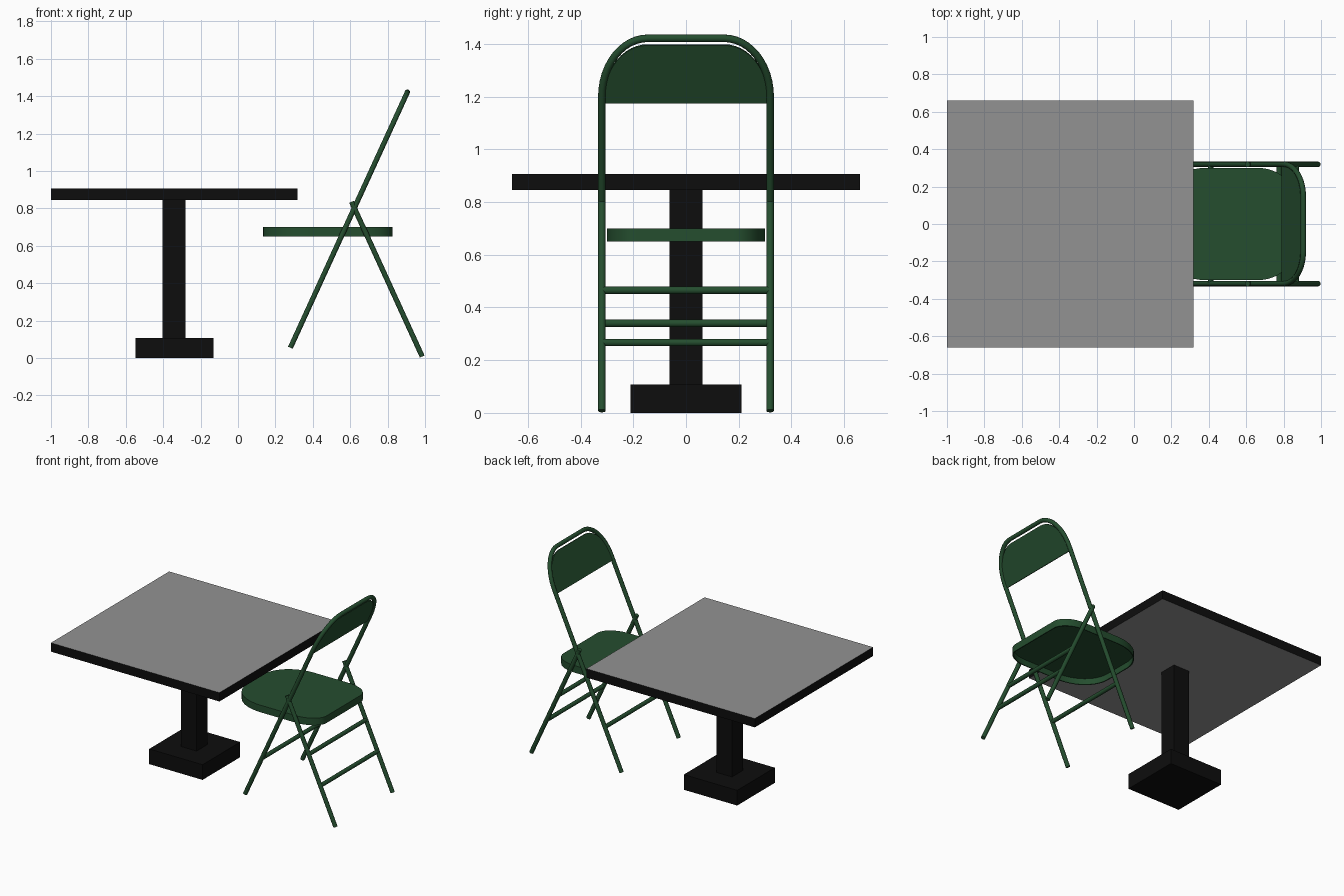
import bpy, bmesh, math
from mathutils import Vector

if "Cube" in bpy.data.objects:
    bpy.data.objects.remove(bpy.data.objects["Cube"])


def material(name, rgb):
    m = bpy.data.materials.new(name)
    m.diffuse_color = (*rgb, 1)
    m.use_nodes = True
    m.node_tree.nodes["Principled BSDF"].inputs["Base Color"].default_value = m.diffuse_color
    return m


GREEN = material("dark green", (0.018, 0.075, 0.028))
BLACK = material("black", (0.004, 0.004, 0.004))
GREY = material("grey", (0.29, 0.29, 0.29))


def mesh_object(name, bm, *mats):
    bmesh.ops.recalc_face_normals(bm, faces=bm.faces)
    me = bpy.data.meshes.new(name)
    bm.to_mesh(me)
    bm.free()
    ob = bpy.data.objects.new(name, me)
    bpy.context.collection.objects.link(ob)
    for m in mats:
        me.materials.append(m)
    return ob


def smooth(ob, angle=40):
    bpy.ops.object.select_all(action='DESELECT')
    ob.select_set(True)
    bpy.context.view_layer.objects.active = ob
    bpy.ops.object.shade_smooth_by_angle(angle=math.radians(angle))


def box(name, lo, hi, *mats):
    bm = bmesh.new()
    bmesh.ops.create_cube(bm, size=1)
    for v in bm.verts:
        v.co = [lo[i] + (v.co[i] + 0.5) * (hi[i] - lo[i]) for i in range(3)]
    bm.normal_update()
    if len(mats) > 1:  # second colour on top and underside
        for f in bm.faces:
            f.material_index = int(abs(f.normal.z) > 0.5)
    return mesh_object(name, bm, *mats)


def tube(name, points, r=0.0145):
    cu = bpy.data.curves.new(name, 'CURVE')
    cu.dimensions = '3D'
    cu.bevel_depth = r
    cu.bevel_resolution = 3
    cu.use_fill_caps = True
    sp = cu.splines.new('POLY')
    sp.points.add(len(points) - 1)
    for p, co in zip(sp.points, points):
        p.co = (*co, 1)
    ob = bpy.data.objects.new(name, cu)
    bpy.context.collection.objects.link(ob)
    cu.materials.append(GREEN)
    bpy.ops.object.select_all(action='DESELECT')
    ob.select_set(True)
    bpy.context.view_layer.objects.active = ob
    bpy.ops.object.convert(target='MESH')
    smooth(bpy.context.object)


def corner(cx, cy, rx, ry, a0, a1, n=12):
    return [(cx + rx * math.cos(math.radians(a0 + (a1 - a0) * i / n)),
             cy + ry * math.sin(math.radians(a0 + (a1 - a0) * i / n))) for i in range(n + 1)]


# Table
box("table_top", (-1, -0.66, 0.845), (0.317, 0.66, 0.907), BLACK, GREY)
box("table_post", (-0.403, -0.062, 0.1), (-0.28, 0.062, 0.846), BLACK)
box("table_base", (-0.547, -0.21, 0), (-0.13, 0.21, 0.107), BLACK)

# Chair frame: one bent tube forming front legs and back
SLOPE = 0.625 / 1.365
W = 0.319


def on_frame(y, z):
    return Vector((0.28 + (z - 0.055) * SLOPE, y, z))


arch = corner(0.145, 1.2, W - 0.145, 0.221, 0, 90) + corner(-0.145, 1.2, W - 0.145, 0.221, 90, 180)
tube("front_leg_and_back_frame", [on_frame(y, z) for y, z in [(W, 0.055)] + arch + [(-W, 0.055)]])


# Rear legs
def on_rear(y, z):
    return Vector((0.607 + (0.835 - z) * 0.457, y, z))


for side, y in (("left", -W), ("right", W)):
    tube("rear_leg_" + side, [on_rear(y, 0.835), on_rear(y, 0.008)])

# Crossbars
for name, fn, z in (("rear_upper_bar", on_rear, 0.465), ("rear_lower_bar", on_rear, 0.267),
                    ("front_bar", on_frame, 0.34)):
    tube(name, [fn(-W, z), fn(W, z)])

# Backrest panel inside the arch
PW = W - 0.01
outline = ([(PW, 1.175)] + corner(0.145, 1.2, PW - 0.145, 0.196, 0, 90)
           + corner(-0.145, 1.2, PW - 0.145, 0.196, 90, 180) + [(-PW, 1.175)])
bm = bmesh.new()
normal = Vector((1, 0, -SLOPE)).normalized() * 0.005
face = bm.faces.new([bm.verts.new(on_frame(y, z) - normal) for y, z in outline])
ext = bmesh.ops.extrude_face_region(bm, geom=[face], use_keep_orig=True)
for v in ext["geom"]:
    if isinstance(v, bmesh.types.BMVert):
        v.co += normal * 2
smooth(mesh_object("backrest", bm, GREEN))

# Seat pan: rounded top with a turned-down rim, open underneath
outline = (corner(0.66, 0.19, 0.165, 0.11, 0, 90) + corner(0.385, 0.10, 0.25, 0.2, 90, 180)
           + corner(0.385, -0.10, 0.25, 0.2, 180, 270) + corner(0.66, -0.19, 0.165, 0.11, 270, 360))
bm = bmesh.new()


def ring(z, k):
    return [bm.verts.new((0.48 + (x - 0.48) * k, y * k, z)) for x, y in outline]


rings = [ring(0.70, 1), ring(0.65, 1), ring(0.65, 0.98), ring(0.692, 0.98)]
n = len(outline)
for a, b in zip(rings, rings[1:]):
    for i in range(n):
        j = (i + 1) % n
        bm.faces.new((a[i], a[j], b[j], b[i]))
bm.faces.new(rings[0])
bm.faces.new(rings[-1])
smooth(mesh_object("seat", bm, GREEN))
